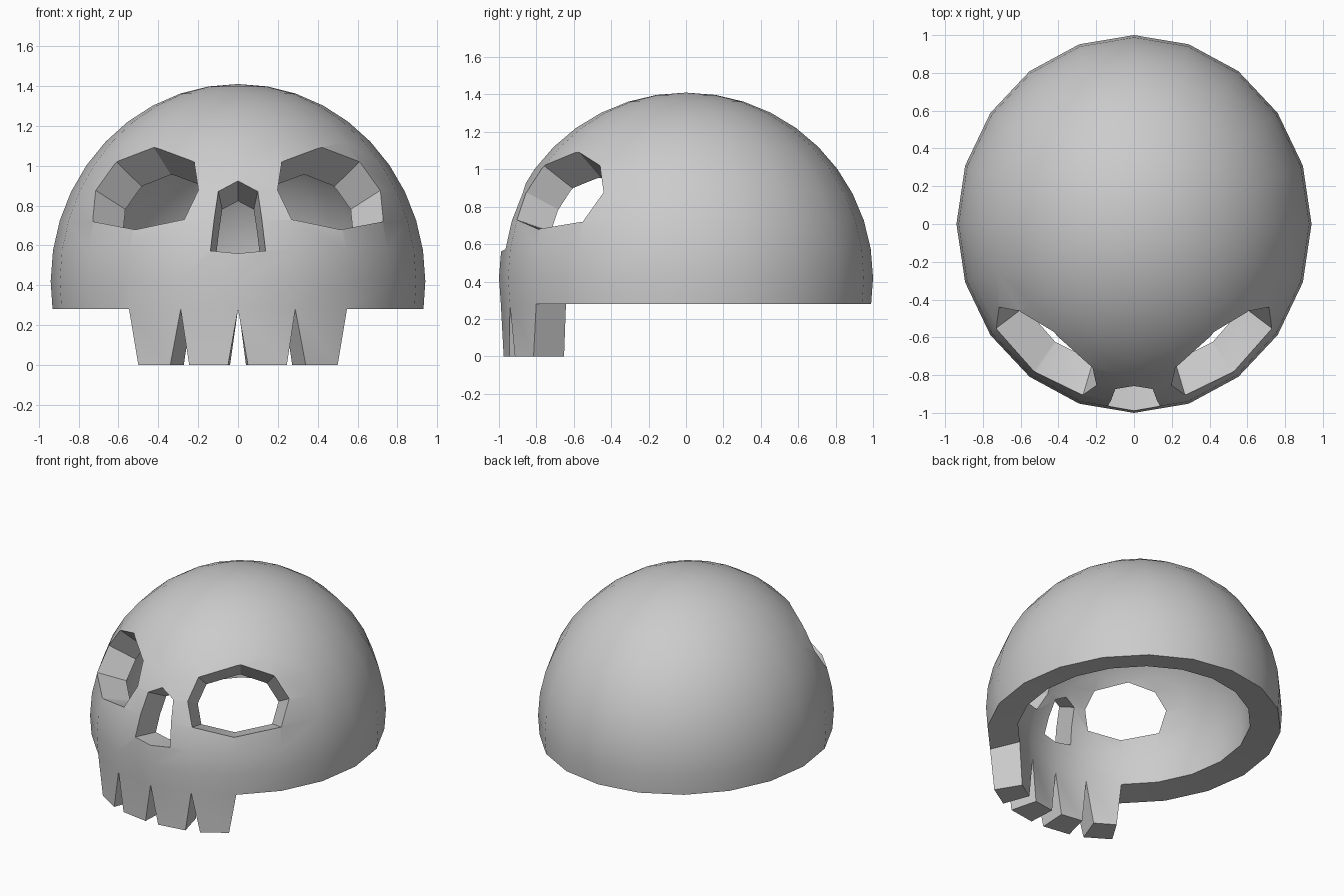
import bpy, bmesh
from math import sin, cos, asin, pi, radians, sqrt
from mathutils import Vector

if "Cube" in bpy.data.objects:
    bpy.data.objects.remove(bpy.data.objects["Cube"])

SEG = 20
CENTRE = Vector((0, 0, 0.42))
OUTER = (0.94, 1.0, 0.99)
INNER = (0.74, 0.8, 0.79)
LOW = asin(-0.14 / 0.99)
LATS = [LOW] + [radians(9 * i) for i in range(10)]


def finish(name, bm):
    bmesh.ops.recalc_face_normals(bm, faces=bm.faces)
    me = bpy.data.meshes.new(name)
    bm.to_mesh(me)
    bm.free()
    ob = bpy.data.objects.new(name, me)
    bpy.context.collection.objects.link(ob)
    return ob


def dome(bm, radii):
    """Half ellipsoid skin; returns its open bottom ring, starting at the front."""
    rx, ry, rz = radii
    rings = []
    for lat in LATS:
        rings.append([bm.verts.new((rx * cos(lat) * sin(2 * pi * i / SEG),
                                    -ry * cos(lat) * cos(2 * pi * i / SEG),
                                    CENTRE.z + rz * sin(lat))) for i in range(SEG)])
    for a, b in zip(rings, rings[1:]):
        for i in range(SEG):
            j = (i + 1) % SEG
            bm.faces.new((a[i], a[j], b[j], b[i]))
    pole = bm.verts.new((0, 0, CENTRE.z + rz))
    for i in range(SEG):
        bm.faces.new((rings[-1][i], rings[-1][(i + 1) % SEG], pole))
    return rings[0]


# Cranium shell
bm = bmesh.new()
out, inn = dome(bm, OUTER), dome(bm, INNER)

# Teeth hang from the four front rim segments: bottom corners (x, y)
inner_tooth = [(0.05, -0.975), (0.245, -0.945)]
outer_tooth = [(0.34, -0.915), (0.50, -0.815)]
flip = lambda t: [(-x, y) for x, y in reversed(t)]
teeth = {0: inner_tooth, 1: outer_tooth,
         SEG - 1: flip(inner_tooth), SEG - 2: flip(outer_tooth)}

for i in range(SEG):
    j = (i + 1) % SEG
    top = [out[i], out[j], inn[j], inn[i]]
    if i in teeth:
        (ax, ay), (bx, by) = teeth[i]
        low = [bm.verts.new(p) for p in ((ax, ay, 0), (bx, by, 0),
               (bx * 0.8, by * 0.8, 0), (ax * 0.8, ay * 0.8, 0))]
        for k in range(4):
            n = (k + 1) % 4
            bm.faces.new((top[k], top[n], low[n], low[k]))
        bm.faces.new(low)
    else:
        bm.faces.new(top)
skull = finish("skull", bm)


def cut_opening(outline):
    """Cut a hole whose walls run towards the centre of the cranium."""
    bm = bmesh.new()
    loops = [[], []]
    for x, z in outline:
        h = z - CENTRE.z
        y = -sqrt(1 - (x / OUTER[0]) ** 2 - (h / OUTER[2]) ** 2)
        for loop, s in zip(loops, (0.6, 1.25)):
            loop.append(bm.verts.new(CENTRE + s * Vector((x, y, h))))
    a, b = loops
    n = len(a)
    for i in range(n):
        j = (i + 1) % n
        bm.faces.new((a[i], a[j], b[j], b[i]))
    for loop, s in zip(loops, (0.3, 1.4)):
        mid = bm.verts.new(CENTRE + (sum((v.co for v in loop), Vector()) / n - CENTRE)
                           * (0.8 if s < 1 else 1.15))
        for i in range(n):
            bm.faces.new((loop[i], loop[(i + 1) % n], mid))
    cutter = finish("opening_cutter", bm)
    cutter.hide_render = True
    mod = skull.modifiers.new("opening", 'BOOLEAN')
    mod.operation = 'DIFFERENCE'
    mod.solver = 'EXACT'
    mod.object = cutter
    bpy.ops.object.modifier_apply(modifier=mod.name)
    bpy.data.objects.remove(cutter)


bpy.context.view_layer.objects.active = skull
skull.select_set(True)

# Eye sockets
eye = [(0.22, 1.02), (0.425, 1.095), (0.61, 1.02), (0.72, 0.88),
       (0.73, 0.72), (0.52, 0.68), (0.27, 0.73), (0.20, 0.88)]
for side in (1, -1):
    cut_opening([(side * x, z) for x, z in eye])

# Nose opening
cut_opening([(0, 0.925), (0.10, 0.875), (0.14, 0.575), (0, 0.56),
             (-0.14, 0.575), (-0.10, 0.875)])

bpy.ops.object.shade_smooth_by_angle(angle=radians(30))
